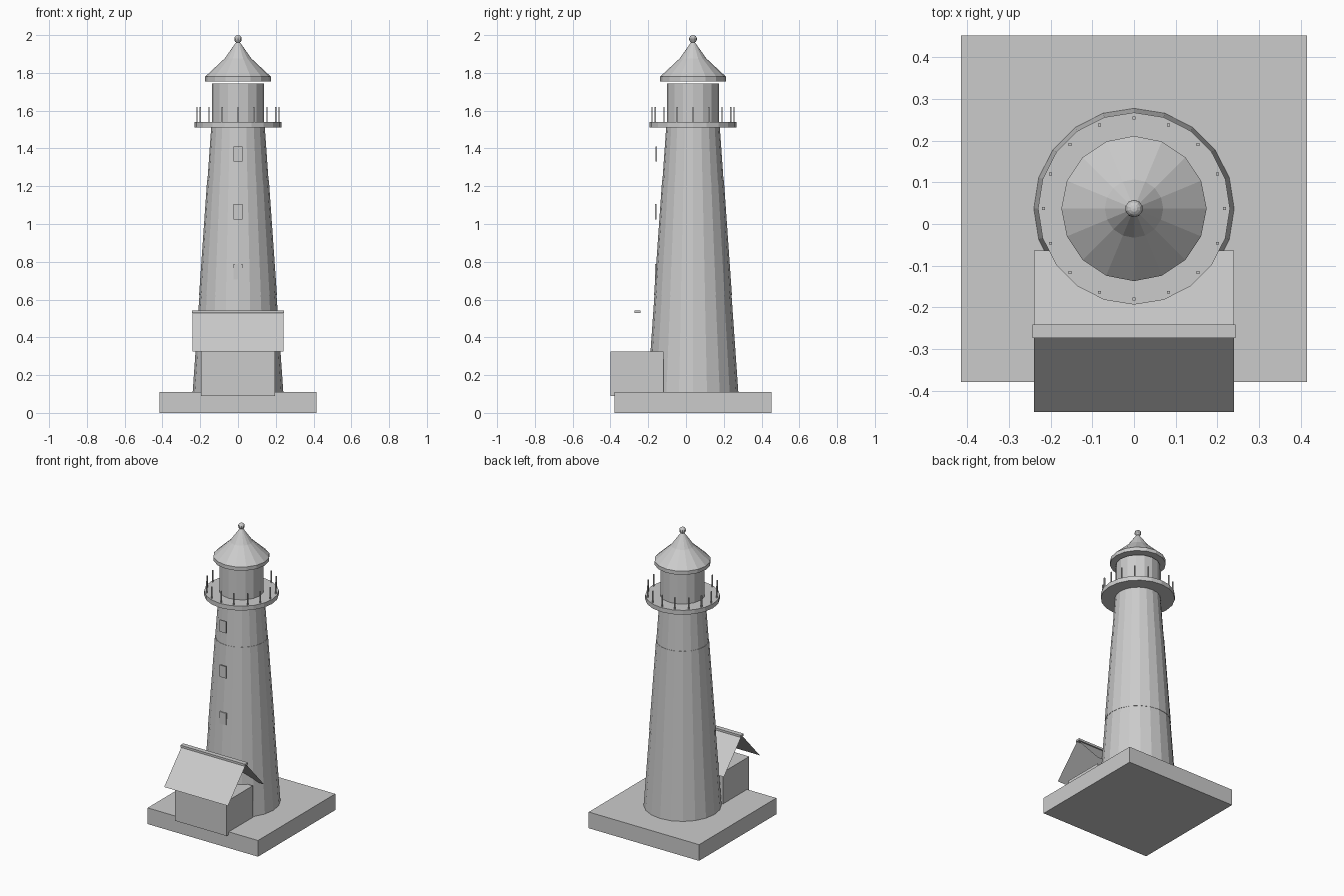
import bpy, bmesh
from math import sin, cos, pi

if "Cube" in bpy.data.objects:
    bpy.data.objects.remove(bpy.data.objects["Cube"])

CY = 0.037  # tower axis in y


def finish(name, bm, recalc=True):
    if recalc:
        bmesh.ops.recalc_face_normals(bm, faces=bm.faces)
    me = bpy.data.meshes.new(name)
    bm.to_mesh(me)
    bm.free()
    ob = bpy.data.objects.new(name, me)
    bpy.context.collection.objects.link(ob)
    return ob


def lathe(name, profile, sides):
    """Capped, flat-sided solid from (radius, z) points around the tower axis."""
    bm = bmesh.new()
    rings = [[bm.verts.new((r * cos(2 * pi * i / sides), CY + r * sin(2 * pi * i / sides), z))
              for i in range(sides)] for r, z in profile]
    for a, b in zip(rings, rings[1:]):
        for i in range(sides):
            j = (i + 1) % sides
            bm.faces.new((a[i], a[j], b[j], b[i]))
    bm.faces.new(rings[0][::-1])
    bm.faces.new(rings[-1])
    return finish(name, bm)


def box(name, x, y, z):
    """Box from (min, max) pairs."""
    bm = bmesh.new()
    bmesh.ops.create_cube(bm, size=1)
    for v in bm.verts:
        v.co = [lo + (c + 0.5) * (hi - lo) for c, (lo, hi) in zip(v.co, (x, y, z))]
    return finish(name, bm)


# Square base slab
box("base", (-0.415, 0.415), (-0.378, 0.452), (0, 0.11))

# Tapered tower with a slightly proud middle band
def tower_r(z):
    return 0.24 - (z - 0.11) * 0.0985 / 1.41

lathe("tower", [(tower_r(z), z) for z in (0.11, 1.52)], 20)
lathe("tower_band", [(tower_r(z) + 0.002, z) for z in (0.625, 1.23)], 20)

# Gallery deck and railing posts
lathe("gallery", [(0.23, 1.51), (0.23, 1.54)], 20)
for i in range(16):
    px, py = 0.217 * cos(i * pi / 8), CY + 0.217 * sin(i * pi / 8)
    box(f"post_{i}", (px - 0.0035, px + 0.0035), (py - 0.0035, py + 0.0035), (1.535, 1.62))

# Lantern room, cap and finial
lathe("lantern", [(0.138, 1.54), (0.138, 1.745)], 16)
lathe("lantern_roof", [(0.174, 1.755), (0.174, 1.78), (0.07, 1.877), (0.008, 1.965)], 16)
bm = bmesh.new()
bmesh.ops.create_uvsphere(bm, u_segments=10, v_segments=8, radius=0.021)
finish("finial", bm).location = (0, CY, 1.979)

# Front windows
for i, (y, z) in enumerate(((-0.159, 0.747), (-0.161, 1.065), (-0.158, 1.37))):
    box(f"window_{i}", (-0.025, 0.025), (y - 0.004, y + 0.004), (z - 0.04, z + 0.04))

# Keeper's house with thin open gable roof and ridge cap
HY = -0.257
box("house", (-0.195, 0.195), (-0.40, -0.12), (0.09, 0.325))
for name, s in (("roof_front", -1), ("roof_back", 1)):
    bm = bmesh.new()
    pts = [(-0.24, HY + s * 0.193, 0.326), (0.24, HY + s * 0.193, 0.326),
           (0.24, HY, 0.535), (-0.24, HY, 0.535)]
    bm.faces.new([bm.verts.new(p) for p in (pts if s < 0 else pts[::-1])])
    finish(name, bm, recalc=False)
box("roof_ridge", (-0.243, 0.243), (HY - 0.016, HY + 0.016), (0.528, 0.542))
